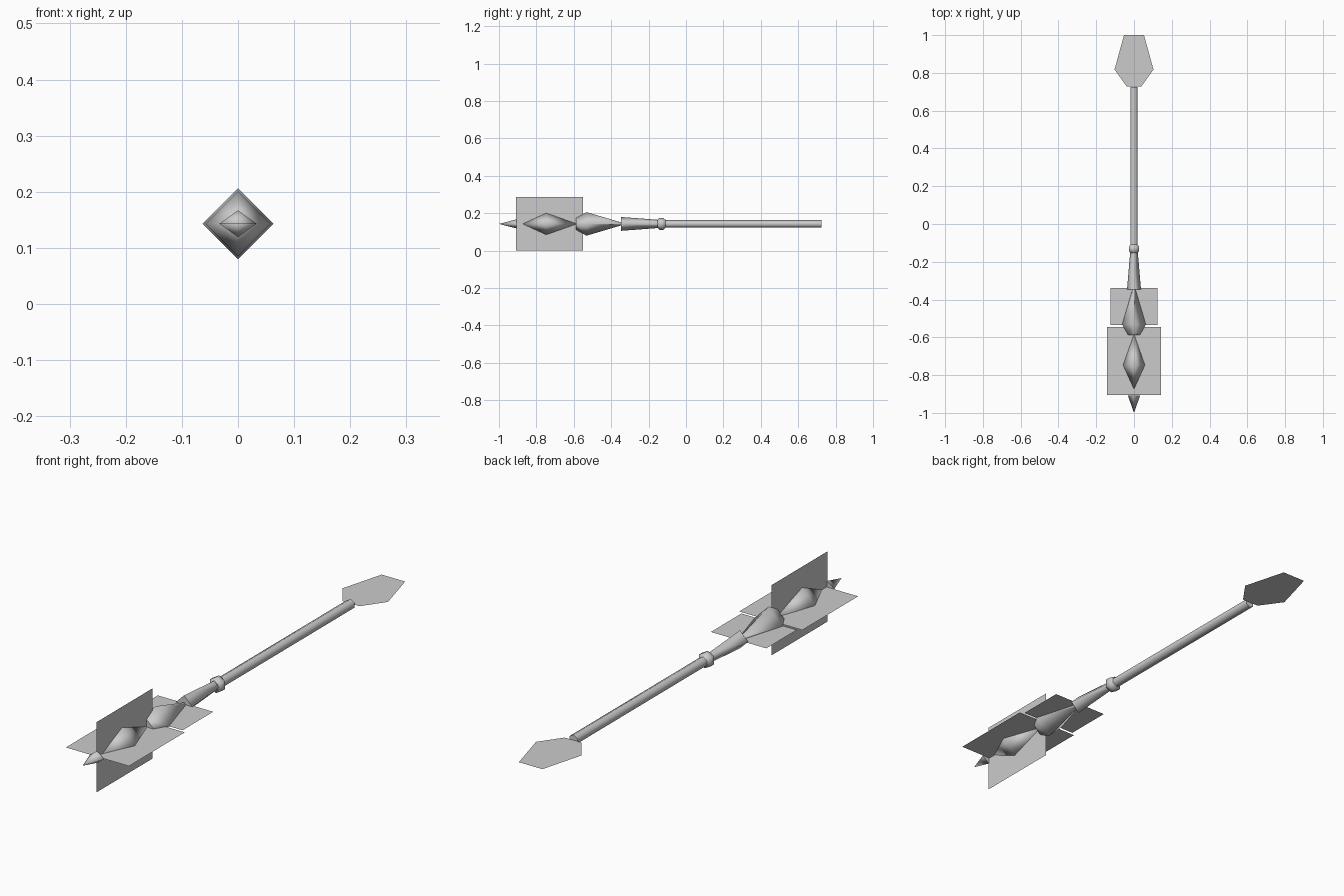
import bpy
import bmesh
import math

cube = bpy.data.objects.get("Cube")
if cube:
    bpy.data.objects.remove(cube, do_unlink=True)

AXIS_Z = 0.143  # height of the staff's centre line

grey = bpy.data.materials.new("light_grey")
grey.use_nodes = True
grey.diffuse_color = (0.6, 0.6, 0.6, 1)
grey.node_tree.nodes["Principled BSDF"].inputs["Base Color"].default_value = (0.6, 0.6, 0.6, 1)


def finish(name, bm):
    """Turn a bmesh into a named grey object."""
    mesh = bpy.data.meshes.new(name)
    bm.to_mesh(mesh)
    bm.free()
    mesh.materials.append(grey)
    obj = bpy.data.objects.new(name, mesh)
    obj.location.z = AXIS_Z
    bpy.context.collection.objects.link(obj)
    return obj


def spindle(name, profile, sides=4):
    """Loft rings (y, half width, half height) along y; zero size makes a point."""
    bm = bmesh.new()
    rings = []
    for y, rx, rz in profile:
        if rx == 0:
            rings.append([bm.verts.new((0, y, 0))])
            continue
        angles = [2 * math.pi * i / sides for i in range(sides)]
        rings.append([bm.verts.new((rx * math.sin(a), y, rz * math.cos(a))) for a in angles])
    for a, b in zip(rings, rings[1:]):
        for i in range(sides):
            j = (i + 1) % sides
            corners = [a[i % len(a)], a[j % len(a)], b[j % len(b)], b[i % len(b)]]
            face = bm.faces.new(list(dict.fromkeys(corners)))
            face.smooth = True
    # flat end caps
    for ring in (rings[0], rings[-1]):
        if len(ring) > 1:
            bm.faces.new(ring)
    bmesh.ops.recalc_face_normals(bm, faces=bm.faces)
    return finish(name, bm)


def plate(name, outline, vertical=False):
    """Single flat sheet from (y, half width) pairs, mirrored across the axis."""
    points = [(w, y) for y, w in outline] + [(-w, y) for y, w in reversed(outline)]
    bm = bmesh.new()
    face = bm.faces.new([bm.verts.new((0, y, w) if vertical else (w, y, 0)) for w, y in points])
    face.normal_update()
    if (face.normal.x if vertical else face.normal.z) < 0:
        face.normal_flip()
    return finish(name, bm)


# Head: point, crystal and bulb, all diamond in section
spindle("tip", [(-1.0, 0, 0), (-0.907, 0.033, 0.024)])
spindle("front_crystal", [(-0.874, 0, 0), (-0.747, 0.058, 0.058), (-0.583, 0, 0)])
spindle("bulb", [(-0.588, 0.031, 0.031), (-0.532, 0.063, 0.063), (-0.34, 0.006, 0.006)])

# Handle: tapered socket, collar and shaft
spindle("socket", [(-0.347, 0.037, 0.037), (-0.135, 0.019, 0.021)])
spindle("collar", [(-0.153, 0.02, 0.02), (-0.142, 0.032, 0.032),
                   (-0.122, 0.032, 0.032), (-0.108, 0.02, 0.02)], 6)
spindle("shaft", [(-0.13, 0.021, 0.02), (0.724, 0.021, 0.02)], 6)

# Thin blades and tail
plate("front_blade_flat", [(-0.905, 0.142), (-0.545, 0.142)])
plate("front_blade_upright", [(-0.909, 0.143), (-0.551, 0.143)], vertical=True)
plate("rear_blade_flat", [(-0.535, 0.125), (-0.338, 0.125)])
plate("tail_blade", [(0.727, 0.038), (0.818, 0.103), (1.0, 0.053)])
